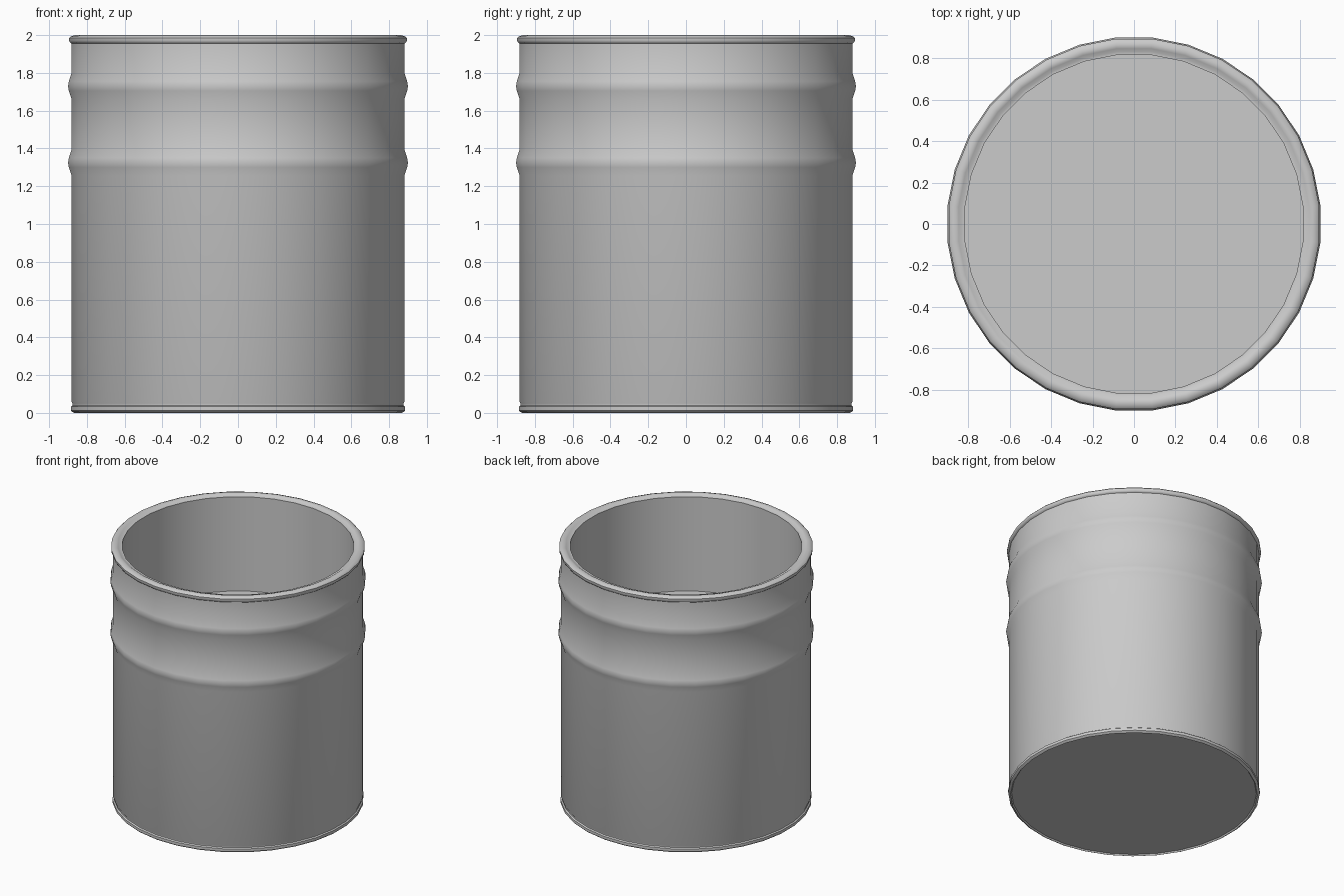
import bpy, bmesh, math

if "Cube" in bpy.data.objects:
    bpy.data.objects.remove(bpy.data.objects["Cube"], do_unlink=True)

SIDES = 32

metal = bpy.data.materials.new("grey metal")
metal.use_nodes = True
GREY = (0.6, 0.6, 0.6, 1)
metal.diffuse_color = GREY
metal.node_tree.nodes["Principled BSDF"].inputs["Base Color"].default_value = GREY


def lathe(name, profile):
    """Spin (radius, height) points about z; an end at radius 0 closes the shape."""
    bm = bmesh.new()
    rings = []
    for r, z in profile:
        if r == 0:
            rings.append([bm.verts.new((0, 0, z))] * SIDES)
            continue
        angles = [2 * math.pi * (i + 0.5) / SIDES for i in range(SIDES)]
        rings.append([bm.verts.new((r * math.cos(a), r * math.sin(a), z)) for a in angles])
    for low, high in zip(rings, rings[1:]):
        for i in range(SIDES):
            j = (i + 1) % SIDES
            corners = dict.fromkeys((low[i], low[j], high[j], high[i]))
            bm.faces.new(list(corners))
    bmesh.ops.recalc_face_normals(bm, faces=bm.faces)
    mesh = bpy.data.meshes.new(name)
    bm.to_mesh(mesh)
    bm.free()
    mesh.materials.append(metal)
    obj = bpy.data.objects.new(name, mesh)
    bpy.context.collection.objects.link(obj)
    bpy.ops.object.select_all(action="DESELECT")
    obj.select_set(True)
    bpy.context.view_layer.objects.active = obj
    bpy.ops.object.shade_smooth_by_angle(angle=math.radians(35))
    return obj


def ridge(z):
    """Rolled hoop swelling out of the wall."""
    return [(0.885, z - 0.07), (0.9, z - 0.025), (0.904, z), (0.9, z + 0.025), (0.885, z + 0.07)]


# Base and foot roll
foot = [(0, 0.01), (0.865, 0.01), (0.872, 0), (0.882, 0.005), (0.889, 0.012),
        (0.889, 0.033), (0.88, 0.04), (0.88, 0.05), (0.885, 0.06)]
# Top roll, turned over to the inside
rim = [(0.885, 1.955), (0.893, 1.96), (0.898, 1.97), (0.898, 1.985), (0.89, 1.993),
       (0.868, 2.0), (0.85, 1.995), (0.835, 1.985), (0.82, 1.985)]
# Inner wall down to the raised floor
inside = [(0.82, 1.25), (0, 1.25)]

lathe("drum", foot + ridge(1.325) + ridge(1.73) + rim + inside)
